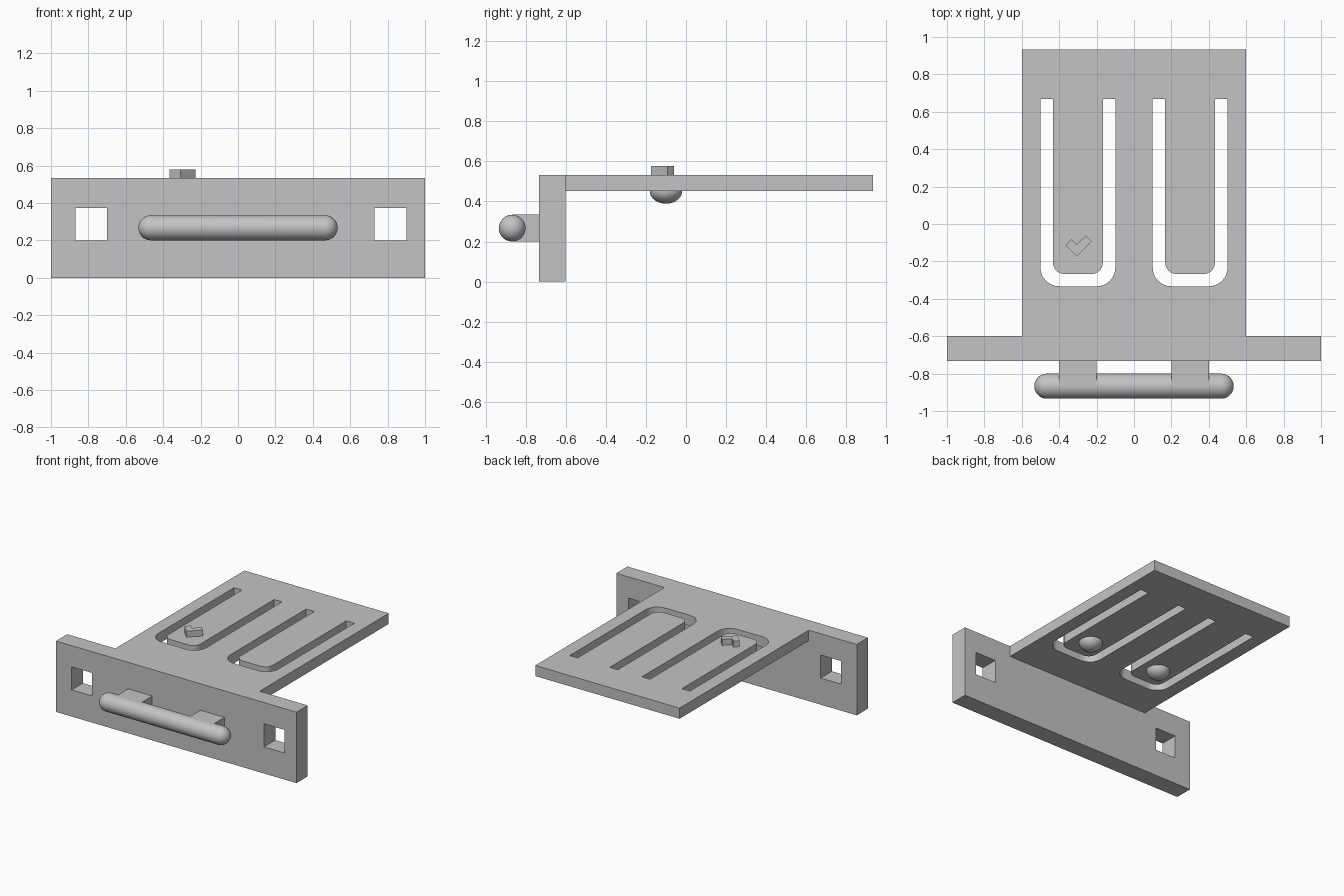
import bpy, bmesh
from math import sin, cos, pi
from mathutils import Matrix, Vector

old = bpy.data.objects.get("Cube")
if old:
    bpy.data.objects.remove(old)

grey = bpy.data.materials.new("light grey")
grey.use_nodes = True
colour = (0.55, 0.55, 0.55, 1)
grey.diffuse_color = colour
grey.node_tree.nodes["Principled BSDF"].inputs["Base Color"].default_value = colour


def finish(name, bm, smooth=False):
    bmesh.ops.recalc_face_normals(bm, faces=bm.faces)
    mesh = bpy.data.meshes.new(name)
    bm.to_mesh(mesh)
    bm.free()
    mesh.materials.append(grey)
    obj = bpy.data.objects.new(name, mesh)
    bpy.context.collection.objects.link(obj)
    if smooth:
        bpy.ops.object.select_all(action='DESELECT')
        bpy.context.view_layer.objects.active = obj
        obj.select_set(True)
        bpy.ops.object.shade_smooth_by_angle()
    return obj


def prism(name, outline, z0, z1):
    """Extrude a flat outline upwards from z0 to z1."""
    bm = bmesh.new()
    face = bm.faces.new([bm.verts.new((x, y, z0)) for x, y in outline])
    top = bmesh.ops.extrude_face_region(bm, geom=[face])["geom"]
    verts = [v for v in top if isinstance(v, bmesh.types.BMVert)]
    bmesh.ops.translate(bm, verts=verts, vec=(0, 0, z1 - z0))
    return finish(name, bm)


def box(name, x0, x1, y0, y1, z0, z1):
    return prism(name, [(x0, y0), (x1, y0), (x1, y1), (x0, y1)], z0, z1)


def lathe(name, profile, matrix):
    """Spin (radius, height) points about z, then place the result."""
    bm = bmesh.new()
    verts = [bm.verts.new((r, 0, z)) for r, z in profile]
    edges = [bm.edges.new(pair) for pair in zip(verts, verts[1:])]
    bmesh.ops.spin(bm, geom=verts + edges, cent=(0, 0, 0), axis=(0, 0, 1),
                   angle=2 * pi, steps=40)
    bmesh.ops.remove_doubles(bm, verts=bm.verts, dist=0.0001)
    bm.transform(matrix)
    return finish(name, bm, smooth=True)


def combine(target, tool, operation):
    """Apply a boolean and throw the tool away."""
    mod = target.modifiers.new("cut", 'BOOLEAN')
    mod.operation, mod.solver, mod.object = operation, 'EXACT', tool
    bpy.context.view_layer.objects.active = target
    bpy.ops.object.modifier_apply(modifier=mod.name)
    bpy.data.objects.remove(tool)


def u_path(half, bottom, top, radius):
    """Open U with rounded lower corners, from top left to top right."""
    arc = [k * pi / 16 for k in range(9)]
    left = [(-half + radius - radius * cos(a), bottom + radius - radius * sin(a))
            for a in arc]
    right = [(-x, y) for x, y in reversed(left)]
    return [(-half, top)] + left + right + [(half, top)]


# Sizes shared between parts
TOP, UNDER = 0.533, 0.453
BACK, FRONT = -0.6, -0.733
ROD_Y, ROD_Z, ROD_R = -0.867, 0.267, 0.0667

# Front panel and tray in one piece
bracket = box("bracket_body", -1, 1, FRONT, BACK, 0, TOP)
combine(bracket, box("tray", -0.6, 0.6, BACK - 0.06, 0.933, UNDER, TOP), 'UNION')

# Square openings in the panel
for x0, x1 in ((-0.87, -0.70), (0.73, 0.90)):
    combine(bracket, box("opening", x0, x1, FRONT - 0.1, BACK + 0.1, 0.2, 0.373),
            'DIFFERENCE')

# U-shaped slots that leave two spring tongues
slot = u_path(0.2, -0.333, 0.667, 0.1) + u_path(0.133, -0.267, 0.667, 0.06)[::-1]
for side in (-1, 1):
    outline = [(x + side * 0.3, y) for x, y in slot]
    combine(bracket, prism("slot", outline, UNDER - 0.1, TOP + 0.1), 'DIFFERENCE')

# Round bumps under the tongues
quarter = [k * pi / 24 for k in range(13)]
bump = [(0.081 * cos(a), -0.064 * sin(a)) for a in quarter]
bump = [(0, 0.01), (0.081, 0.01)] + bump
for name, x in (("right_bump", -0.3), ("left_bump", 0.3)):
    lathe(name, bump, Matrix.Translation((x, -0.1, UNDER)))

# Raised tick on the right tongue
tick = [(-0.307, -0.174), (-0.226, -0.093), (-0.258, -0.061),
        (-0.307, -0.11), (-0.335, -0.082), (-0.367, -0.114)]
prism("raised_tick", tick, TOP - 0.01, 0.578)

# Handle rod with rounded ends
reach = 0.533 - ROD_R
cap = [(ROD_R * cos(a), reach + ROD_R * sin(a)) for a in quarter]
rod = [(r, -z) for r, z in reversed(cap)] + cap
lathe("handle_rod", rod,
      Matrix.Translation((0, ROD_Y, ROD_Z)) @ Matrix.Rotation(pi / 2, 4, 'Y'))

# Blocks joining the rod to the panel
for name, x in (("right_handle_block", -0.4), ("left_handle_block", 0.2)):
    box(name, x, x + 0.2, ROD_Y, FRONT + 0.01, ROD_Z - ROD_R, ROD_Z + ROD_R)
